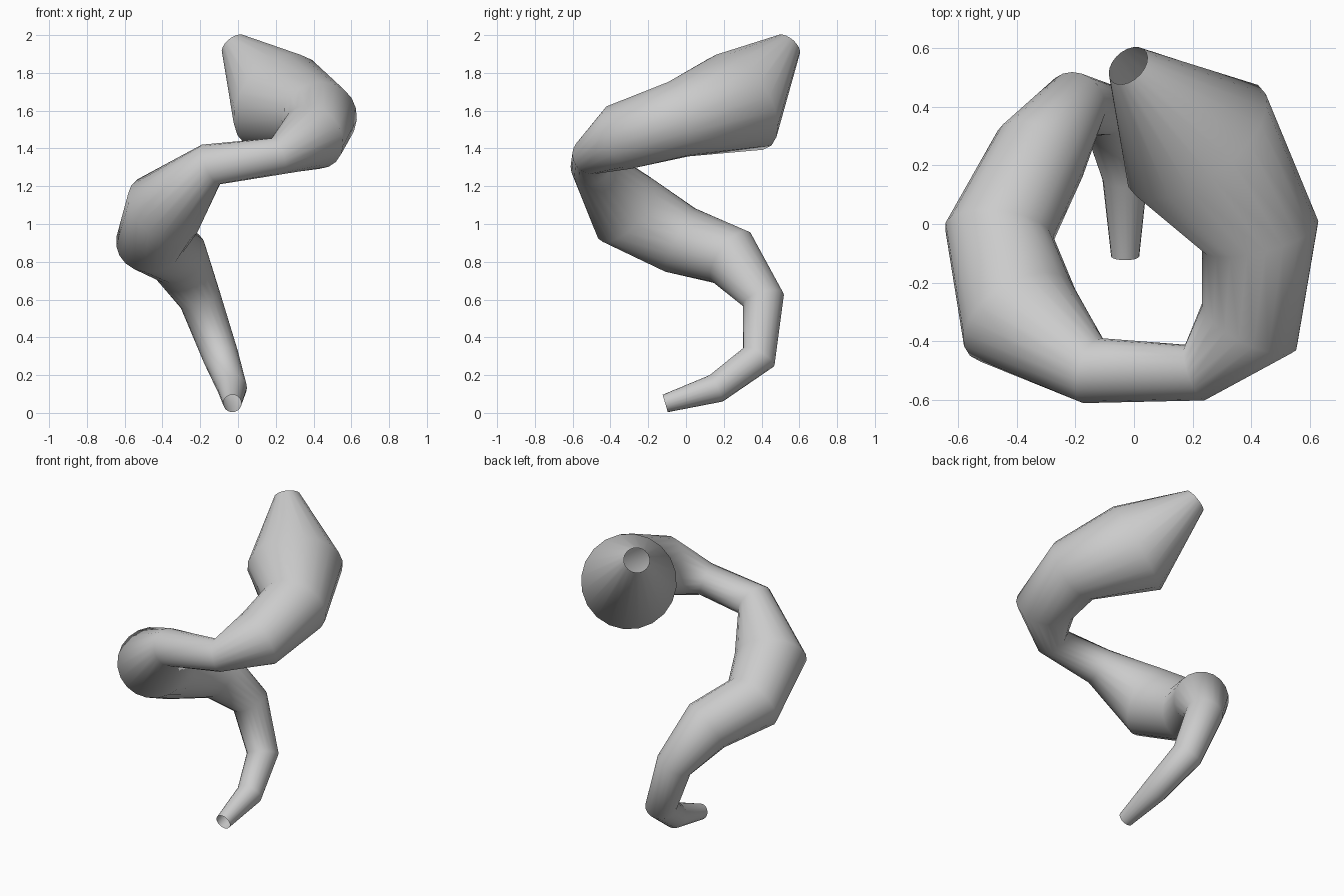
import bpy

if "Cube" in bpy.data.objects:
    bpy.data.objects.remove(bpy.data.objects["Cube"])

# Path of the coiled horn: x, y, z, radius at each ring
path = [
    (-0.03, -0.11, 0.05, 0.048),
    (-0.03, 0.16, 0.13, 0.078),
    (-0.09, 0.385, 0.295, 0.095),
    (-0.20, 0.41, 0.60, 0.112),
    (-0.32, 0.24, 0.825, 0.165),
    (-0.46, -0.03, 0.915, 0.187),
    (-0.39, -0.32, 1.08, 0.215),
    (-0.145, -0.50, 1.315, 0.115),
    (0.21, -0.507, 1.36, 0.10),
    (0.395, -0.345, 1.46, 0.18),
    (0.43, -0.04, 1.555, 0.205),
    (0.215, 0.285, 1.645, 0.285),
    (-0.02, 0.54, 1.945, 0.077),
]

# Tapered open tube, 20 sides
curve = bpy.data.curves.new("spiral_tube", 'CURVE')
curve.dimensions = '3D'
curve.bevel_depth = 1.0
curve.bevel_resolution = 8
curve.use_fill_caps = False
spline = curve.splines.new('POLY')
spline.points.add(len(path) - 1)
for point, (x, y, z, r) in zip(spline.points, path):
    point.co = (x, y, z, 1)
    point.radius = r
spline.use_smooth = True

tube = bpy.data.objects.new("spiral_tube", curve)
bpy.context.collection.objects.link(tube)

# Turn into a smooth shaded mesh
bpy.context.view_layer.objects.active = tube
tube.select_set(True)
bpy.ops.object.convert(target='MESH')
bpy.ops.object.shade_smooth()
